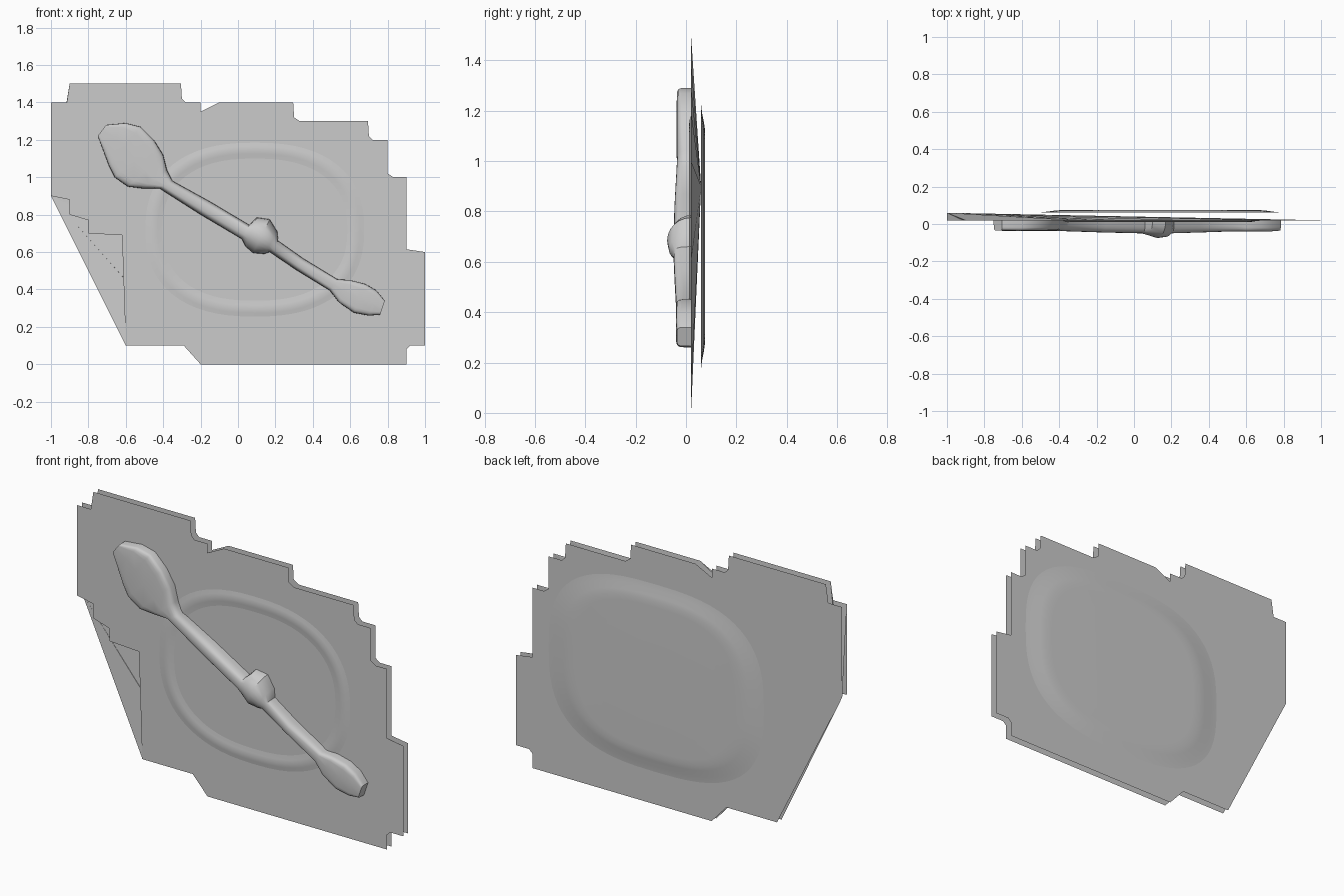
import bpy, bmesh, math

if "Cube" in bpy.data.objects:
    bpy.data.objects.remove(bpy.data.objects["Cube"])

# Stepped outline shared by all sheets (x, z)
OUTLINE = [(-1, .9), (-1, 1.4), (-.915, 1.4), (-.9, 1.5), (-.305, 1.5), (-.3, 1.42),
           (-.28, 1.4), (-.2, 1.4), (-.2, 1.35), (-.1, 1.4), (.295, 1.4), (.3, 1.32),
           (.33, 1.3), (.695, 1.3), (.7, 1.22), (.72, 1.2), (.8, 1.2), (.8, 1.02),
           (.83, 1), (.9, 1), (.9, .615), (1, .6), (1, .1), (.92, .1), (.9, .08),
           (.9, 0), (-.2, 0), (-.29, .1), (-.6, .1)]
TEAR = [(-.62, .69), (-.8, .7), (-.8, .77), (-.9, .8), (-.9, .88)]
FRONT, BACK = .018, .06


def make(name, verts, faces, smooth=None):
    me = bpy.data.meshes.new(name)
    me.from_pydata(verts, [], faces)
    bm = bmesh.new()
    bm.from_mesh(me)
    bmesh.ops.triangulate(bm, faces=[f for f in bm.faces if len(f.verts) > 4])
    bmesh.ops.recalc_face_normals(bm, faces=bm.faces)
    bm.to_mesh(me)
    bm.free()
    ob = bpy.data.objects.new(name, me)
    bpy.context.collection.objects.link(ob)
    if smooth:
        bpy.context.view_layer.objects.active = ob
        ob.select_set(True)
        bpy.ops.object.shade_smooth_by_angle(angle=math.radians(smooth))
        ob.select_set(False)
    return ob


def sheet(name, pts, y, flip):
    ob = make(name, [(x, y, z) for x, z in pts], [range(len(pts))])
    if (ob.data.polygons[0].normal.y > 0) != flip:
        ob.data.flip_normals()


def rings(name, cx, cz, power, levels, cap, n=64):
    """Rounded-square loops (a, b, y) bridged into a shallow relief."""
    verts, faces = [], []
    for a, b, y in levels:
        for i in range(n):
            c, s = math.cos(math.tau * i / n), math.sin(math.tau * i / n)
            verts.append((cx + a * math.copysign(abs(c) ** (2 / power), c), y,
                          cz + b * math.copysign(abs(s) ** (2 / power), s)))
    for r in range(len(levels) - 1):
        for i in range(n):
            j = (i + 1) % n
            faces.append((r * n + i, r * n + j, r * n + n + j, r * n + n + i))
    if cap:
        faces.append(range((len(levels) - 1) * n, len(levels) * n))
    ob = make(name, verts, faces, 40)
    if (sum(p.normal.y * p.area for p in ob.data.polygons) > 0) != (levels[0][2] > .04):
        ob.data.flip_normals()


# Front and back sheets
sheet("front_sheet", OUTLINE + TEAR, FRONT, False)
sheet("back_sheet", OUTLINE, BACK, True)

# Sloping fan joining the front rim to the left corner of the back sheet
fan = [(-1, BACK, .9)] + [(x, FRONT + .002, z) for x, z in OUTLINE[1:]]
make("inner_fan", fan, [(0, i, i + 1) for i in range(1, len(fan) - 1)])

# Faint ring on the front, raised panel on the back
rings("front_ring", .09, .72, 2.4,
      [(.585, .465, FRONT), (.56, .445, FRONT - .003), (.54, .425, FRONT - .006),
       (.52, .405, FRONT - .003), (.495, .38, FRONT)], False)
rings("back_panel", .14, .70, 2.8,
      [(.66, .52, BACK + .0005), (.62, .49, .064), (.57, .455, .071),
       (.53, .43, .0745), (.49, .40, .075)], True)

# Pointer stations: upper edge x, z; lower edge x, z; front y; section squareness
STATIONS = [
    (-.705, 1.28, -.75, 1.22, -.034, 7), (-.60, 1.29, -.72, 1.14, -.037, 7),
    (-.52, 1.27, -.69, 1.06, -.037, 7), (-.45, 1.20, -.66, 1.0, -.037, 7),
    (-.40, 1.12, -.59, .95, -.037, 6), (-.38, 1.04, -.51, .94, -.036, 4),
    (-.35, .98, -.42, .94, -.038, 3), (-.15, .87, -.20, .80, -.045, 3),
    (.06, .745, .02, .67, -.05, 3), (.10, .785, .04, .63, -.058, 2),
    (.17, .775, .08, .595, -.075, 2), (.21, .71, .14, .59, -.068, 2),
    (.215, .66, .17, .60, -.05, 3), (.35, .565, .31, .505, -.046, 3),
    (.53, .455, .49, .395, -.04, 4), (.60, .45, .54, .33, -.04, 6),
    (.68, .43, .62, .275, -.04, 6), (.74, .395, .70, .26, -.04, 6),
    (.785, .34, .76, .265, -.036, 6)]
N = 13
verts, faces = [], []
for ux, uz, lx, lz, top, p in STATIONS:
    for k in range(N):
        t = math.pi * k / (N - 1)
        c, s = math.cos(t), max(0, math.sin(t))
        w = .5 + .5 * math.copysign(abs(c) ** (2 / p), c)
        y = FRONT + .002 + (top - FRONT - .002) * s ** (2 / p)
        verts.append((lx + (ux - lx) * w, y, lz + (uz - lz) * w))
for r in range(len(STATIONS) - 1):
    for k in range(N - 1):
        a = r * N + k
        faces.append((a, a + 1, a + N + 1, a + N))
faces += [range(N), range((len(STATIONS) - 1) * N, len(STATIONS) * N)]
pointer = make("pointer_relief", verts, faces, 35)
if sum(p.normal.y * p.area for p in pointer.data.polygons) > 0:
    pointer.data.flip_normals()
